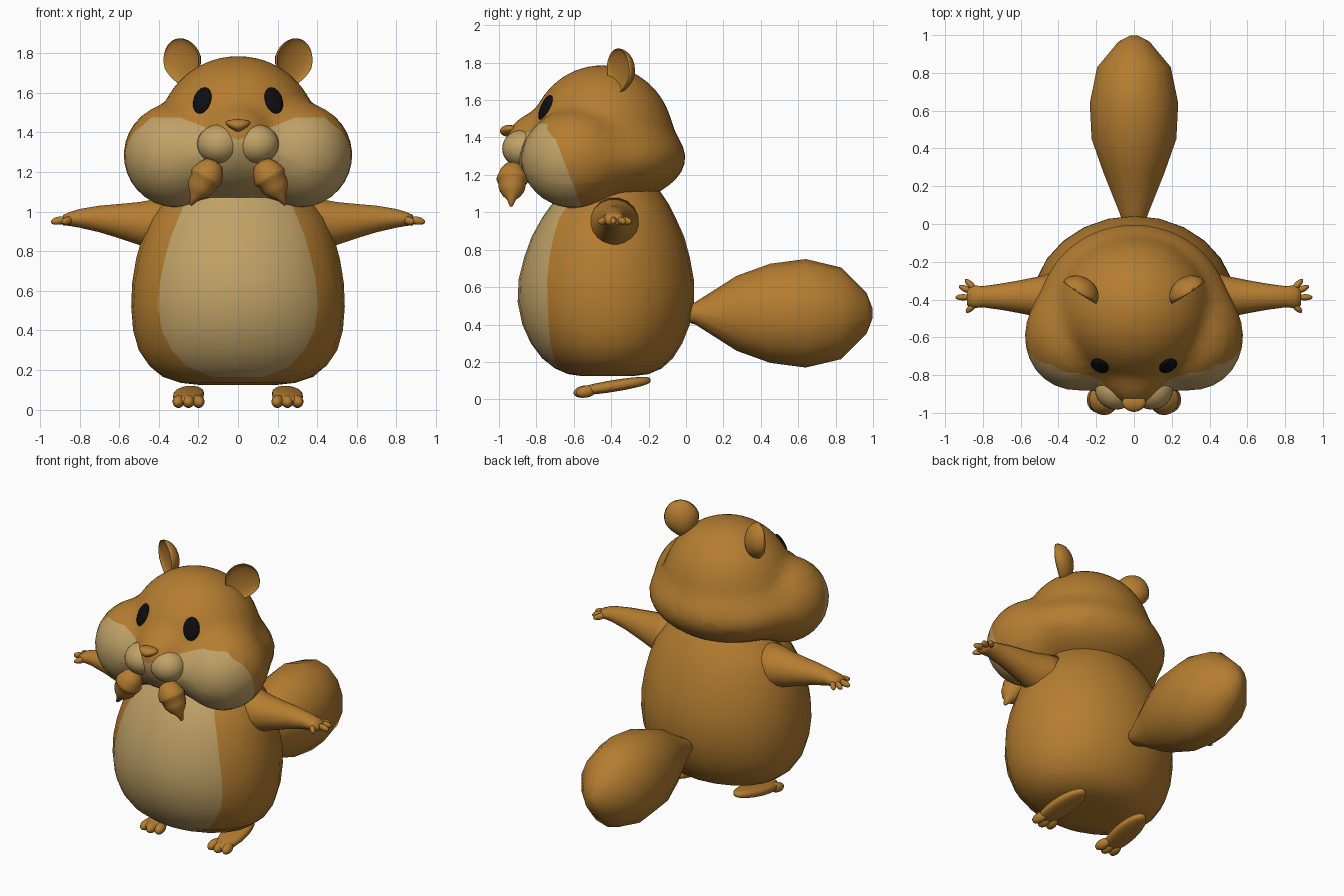
import bpy, bmesh, math
from mathutils import Vector, Matrix, Euler

if "Cube" in bpy.data.objects:
    bpy.data.objects.remove(bpy.data.objects["Cube"])


def material(name, rgb):
    m = bpy.data.materials.new(name)
    m.diffuse_color = (*rgb, 1)
    m.use_nodes = True
    m.node_tree.nodes["Principled BSDF"].inputs["Base Color"].default_value = m.diffuse_color
    return m


FUR = material("golden_brown_fur", (0.46, 0.205, 0.03))
CREAM = material("cream_fur", (0.53, 0.36, 0.135))
BLACK = material("eye_black", (0.004, 0.004, 0.004))


def finish(name, bm, mats):
    bmesh.ops.recalc_face_normals(bm, faces=bm.faces)
    for f in bm.faces:
        f.smooth = True
    me = bpy.data.meshes.new(name)
    bm.to_mesh(me)
    bm.free()
    for m in mats:
        me.materials.append(m)
    ob = bpy.data.objects.new(name, me)
    bpy.context.collection.objects.link(ob)
    return ob


def loft(name, rings, mats=(FUR,), rule=None):
    """Skin closed rings of points; rule(ring, segment) gives the material."""
    bm = bmesh.new()
    rows = [[bm.verts.new(p) for p in r] for r in rings]
    n = len(rows[0])
    for i in range(len(rows) - 1):
        for j in range(n):
            k = (j + 1) % n
            f = bm.faces.new((rows[i][j], rows[i][k], rows[i + 1][k], rows[i + 1][j]))
            f.material_index = rule(i, j) if rule else 0
    for row, s in ((rows[0], rings[0]), (rows[-1], rings[-1])):
        c = bm.verts.new(sum((Vector(p) for p in s), Vector()) / n)
        for j in range(n):
            bm.faces.new((row[j], row[(j + 1) % n], c))
    return finish(name, bm, mats)


def blob(name, loc, radii, rot=None, mat=FUR, shape=None, u=24, v=14):
    """Ellipsoid; shape(co) may reform the unit sphere first."""
    bm = bmesh.new()
    bmesh.ops.create_uvsphere(bm, u_segments=u, v_segments=v, radius=1)
    rot = rot or Matrix.Identity(3)
    for p in bm.verts:
        c = shape(p.co) if shape else p.co
        p.co = rot @ Vector((c[0] * radii[0], c[1] * radii[1], c[2] * radii[2])) + Vector(loc)
    return finish(name, bm, (mat,))


def ring(n, fn):
    return [fn(math.cos(2 * math.pi * j / n), math.sin(2 * math.pi * j / n)) for j in range(n)]


# Body: z, half width, front y, back y, half width of the cream belly
BODY = [(0.125, 0.2, -0.56, -0.28, 0.06), (0.135, 0.29, -0.63, -0.2, 0.09),
        (0.165, 0.38, -0.7, -0.13, 0.13), (0.22, 0.45, -0.77, -0.07, 0.26),
        (0.3, 0.502, -0.83, -0.02, 0.335), (0.4, 0.53, -0.875, 0.02, 0.385),
        (0.52, 0.54, -0.9, 0.043, 0.405), (0.64, 0.535, -0.895, 0.042, 0.395),
        (0.76, 0.515, -0.865, 0.02, 0.37), (0.87, 0.485, -0.825, -0.01, 0.34),
        (0.97, 0.445, -0.77, -0.055, 0.3), (1.04, 0.39, -0.72, -0.09, 0.27),
        (1.1, 0.33, -0.67, -0.13, 0.24), (1.2, 0.26, -0.62, -0.2, 0.2)]
rings = []
for z, w, yf, yb, b in BODY:
    a = math.asin(b / w)
    angles = [-a + 2 * a * j / 8 for j in range(8)]
    angles += [a + (2 * math.pi - 2 * a) * j / 18 for j in range(18)]
    rings.append([(w * math.sin(t), (yf + yb) / 2 - (yb - yf) / 2 * math.cos(t), z) for t in angles])
loft("body", rings, (FUR, CREAM), lambda i, j: 1 if i >= 2 and j < 8 else 0)

# Head: skull, jowls, cheeks and snout blended into one skin
LUMPS = [((0, -0.45, 1.4), (0.4, 0.38, 0.385)), ((0, -0.46, 1.29), (0.5, 0.455, 0.245)),
         ((0.32, -0.6, 1.285), (0.255, 0.275, 0.262)), ((-0.32, -0.6, 1.285), (0.255, 0.275, 0.262)),
         ((0, -0.75, 1.37), (0.17, 0.21, 0.17))]
HEAD = Vector((0, -0.52, 1.35))


def field(p):
    s = 0
    for c, r in LUMPS:
        q = math.sqrt(sum(((p[i] - c[i]) / r[i]) ** 2 for i in range(3)))
        s += math.exp(-min((q - 1) * min(r), 1.5) / 0.02)
    return -math.log(s)


def head_surface(d):
    lo, hi = 0.1, 0.8
    for _ in range(15):
        m = (lo + hi) / 2
        if field(HEAD + d * m) < 0:
            lo = m
        else:
            hi = m
    return HEAD + d * lo


bm = bmesh.new()
bmesh.ops.create_uvsphere(bm, u_segments=56, v_segments=36, radius=1)
for v in bm.verts:
    v.co = head_surface(v.co.normalized())
# Cream cheeks: region bounded by planes (normal, offset), mirrored by |x|
BOUNDS = [((0, 1, 0.385), -0.162), ((0, 0, 1), 1.475), ((0.65, 0, 0.76), 1.405), ((-0.39, 0, 1), 1.362)]
for n, d in BOUNDS:
    for s in ((1, -1) if n[0] else (1,)):
        nv = Vector((n[0] * s, n[1], n[2]))
        bmesh.ops.bisect_plane(bm, geom=bm.verts[:] + bm.edges[:] + bm.faces[:], dist=1e-5,
                               plane_co=nv * d / nv.length_squared, plane_no=nv)
for f in bm.faces:
    c = f.calc_center_median()
    c.x = abs(c.x)
    f.material_index = int(all(c.dot(Vector(n)) < d for n, d in BOUNDS))
finish("head", bm, (FUR, CREAM))

blob("nose", (0, -0.945, 1.435), (0.055, 0.05, 0.032),
     shape=lambda c: (c.x * (1 + 0.6 * c.z), c.y, c.z))

# Tail: y, half width, half height
TAIL = [(0.0, 0.06, 0.045), (0.05, 0.075, 0.06), (0.27, 0.165, 0.2), (0.45, 0.23, 0.265),
        (0.64, 0.24, 0.29), (0.83, 0.2, 0.245), (0.965, 0.085, 0.11), (0.998, 0.02, 0.025)]
loft("tail", [ring(14, lambda c, s: (w * s, y, 0.46 + h * c)) for y, w, h in TAIL])

# Arm: x, z, half depth, half height
ARM = [(0.32, 0.935, 0.15, 0.15), (0.43, 0.935, 0.128, 0.128), (0.5, 0.94, 0.108, 0.11),
       (0.6, 0.952, 0.088, 0.088), (0.7, 0.963, 0.07, 0.068), (0.8, 0.966, 0.056, 0.048),
       (0.85, 0.963, 0.06, 0.036), (0.885, 0.957, 0.045, 0.026)]
FINGERS = [(0.905, -0.388, 0), (0.89, -0.345, 0.45), (0.865, -0.322, 0.8), (0.86, -0.44, -0.8)]
ACORN = [(0, 0.012), (0.008, 0.045), (0.04, 0.068), (0.085, 0.084), (0.1, 0.083), (0.108, 0.075),
         (0.15, 0.07), (0.185, 0.05), (0.21, 0.026), (0.255, 0.008)]


def ear_cup(c):
    # Hollow the front into a bowl and narrow the root
    k = 1 + 0.25 * min(c.z, 0)
    return (c.x * k, c.y if c.y > 0 else -0.35 * c.y, c.z)


for side, s in (("left", 1), ("right", -1)):
    loft(side + "_arm", [ring(18, lambda c, q: (s * x, -0.385 + ry * c, z + rz * q))
                         for x, z, ry, rz in ARM])
    for i, (x, y, a) in enumerate(FINGERS):
        blob(f"{side}_finger_{i + 1}", (s * x, y, 0.955), (0.042, 0.017, 0.02),
             Euler((0, s * 0.2, s * a)).to_matrix(), u=12, v=8)

    # Foot: flat slab with three toes
    foot = Euler((0.16, 0, s * 0.08)).to_matrix()
    flat = lambda c: (c.x, c.y, math.copysign(abs(c.z) ** 0.6, c.z))
    blob(side + "_foot", (s * 0.25, -0.385, 0.072), (0.077, 0.2, 0.031), foot, shape=flat)
    for i in (-1, 0, 1):
        blob(f"{side}_toe_{i + 2}", (s * 0.25 + i * 0.049, -0.535 - 0.012 * (i == 0), 0.041),
             (0.031, 0.055, 0.032), Euler((0.16, 0, i * 0.2)).to_matrix(), u=14, v=10)

    # Eye: thin disc lying on the skull
    n = Vector((s * 0.42, -0.81, 0.41)).normalized()
    up = (Vector((0, 0, 1)) - n * n.z).normalized()
    axes = Matrix((up.cross(n), up, n)).transposed()
    at = head_surface((Vector((s * 0.18, -0.75, 1.56)) - HEAD).normalized())
    blob(side + "_eye", at, (0.05, 0.073, 0.018), axes, BLACK)

    # Ear
    blob(side + "_ear", (s * 0.285, -0.365, 1.755), (0.108, 0.085, 0.122),
         Euler((0.05, s * 0.3, s * 0.6)).to_matrix(), shape=ear_cup)

    # Muzzle pad
    blob(side + "_muzzle", (s * 0.095, -0.875, 1.34), (0.112, 0.108, 0.1), mat=CREAM)

    # Acorn held at the mouth
    top, tip = Vector((s * 0.115, -0.925, 1.255)), Vector((s * 0.24, -0.935, 1.035))
    ax = (tip - top).normalized()
    e1 = ax.cross(Vector((0, 1, 0))).normalized()
    e2 = ax.cross(e1)
    loft(side + "_acorn", [ring(16, lambda c, q: top + ax * t + (e1 * c + e2 * q) * r)
                           for t, r in ACORN])
